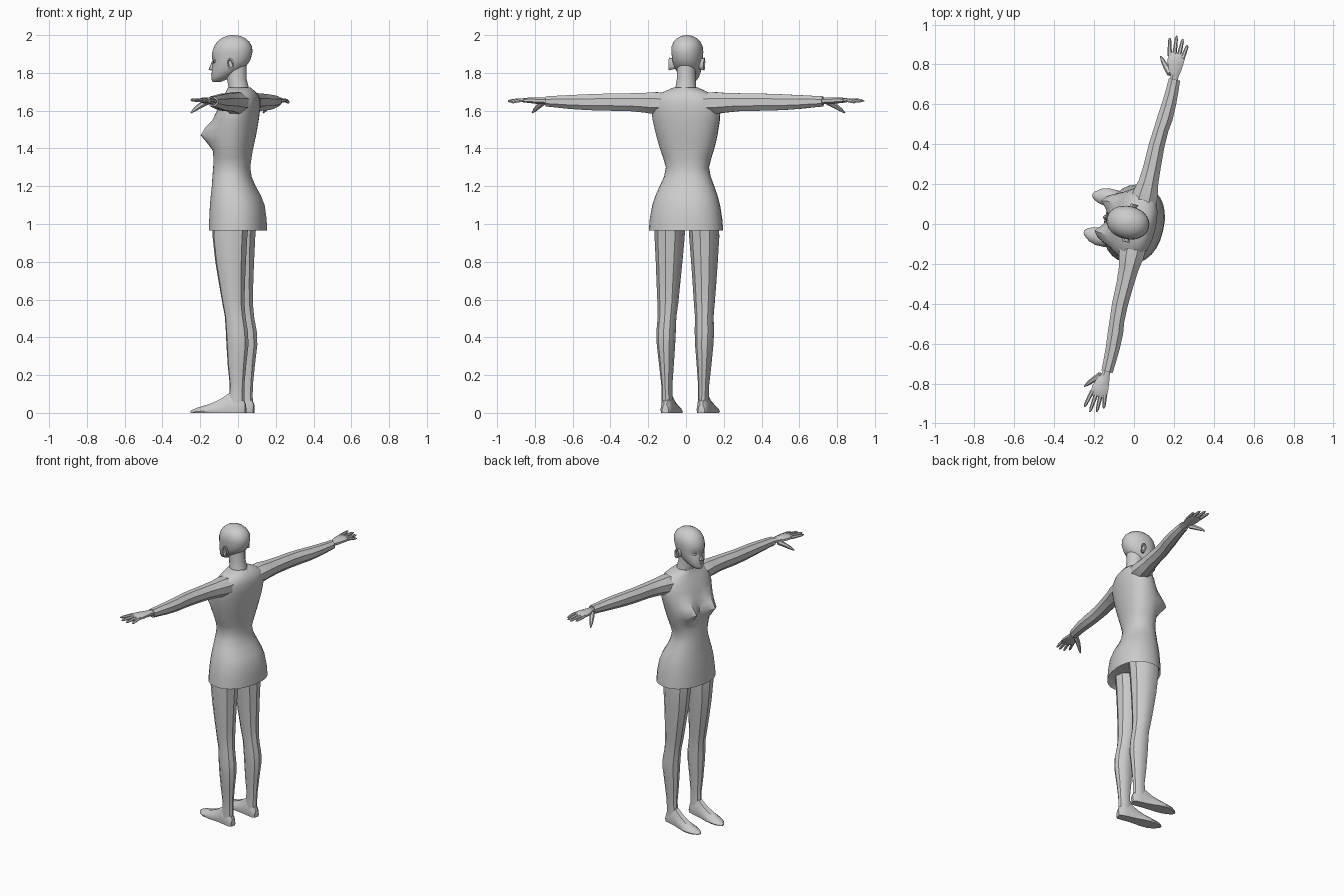
import bpy, bmesh, math
from mathutils import Vector

if "Cube" in bpy.data.objects:
    bpy.data.objects.remove(bpy.data.objects["Cube"], do_unlink=True)

TURN = math.radians(-103)   # the figure is turned towards -x
parts = []

grey = bpy.data.materials.new("plain grey")
grey.diffuse_color = (0.6, 0.6, 0.6, 1)
grey.use_nodes = True
grey.node_tree.nodes["Principled BSDF"].inputs["Base Color"].default_value = (0.6, 0.6, 0.6, 1)


def ring(c, u, v, n, power=1.0, turn=0.0):
    """Closed cross-section around c with half axes u and v; power < 1 is boxier."""
    c, u, v = Vector(c), Vector(u), Vector(v)
    pts = []
    for i in range(n):
        a = 2 * math.pi * i / n + turn
        cu, sv = math.cos(a), math.sin(a)
        pts.append(c + u * math.copysign(abs(cu) ** power, cu)
                   + v * math.copysign(abs(sv) ** power, sv))
    return pts


def loft(name, rings):
    """Skin a list of equal rings and cap both ends."""
    bm = bmesh.new()
    rows = [[bm.verts.new(p) for p in r] for r in rings]
    n = len(rows[0])
    for a, b in zip(rows, rows[1:]):
        for i in range(n):
            j = (i + 1) % n
            bm.faces.new((a[i], a[j], b[j], b[i]))
    bm.faces.new(rows[0])
    bm.faces.new(rows[-1])
    bmesh.ops.recalc_face_normals(bm, faces=bm.faces)
    mesh = bpy.data.meshes.new(name)
    bm.to_mesh(mesh)
    bm.free()
    obj = bpy.data.objects.new(name, mesh)
    bpy.context.collection.objects.link(obj)
    mesh.materials.append(grey)
    obj.rotation_euler.z = TURN
    parts.append(obj)
    return obj


def stack(profile, n, power=1.0):
    """Horizontal rings from rows of (z, half width, front y, back y)."""
    return [ring((0, (f + b) / 2, z), (w, 0, 0), (0, (b - f) / 2, 0), n, power)
            for z, w, f, b in profile]


def tube(name, sections, n):
    """Rings across x from rows of (x, y, z, half depth, half height)."""
    return loft(name, [ring((x, y, z), (0, d, 0), (0, 0, h), n, 1.0, math.pi / n)
                       for x, y, z, d, h in sections])


def finger(name, path, radii):
    """Tapered six-sided digit along a short path."""
    pts = [Vector(p) for p in path]
    d = (pts[-1] - pts[0]).normalized()
    u = d.cross(Vector((0, 0, 1))).normalized()
    v = u.cross(d)
    loft(name, [ring(p, u * r, v * r, 6) for p, r in zip(pts, radii)])


# Dress: recessed hem, flared skirt, waist, chest and shoulders
dress = [
    (1.00, .150, -.110, .110), (.985, .185, -.138, .138), (.965, .198, -.150, .150),
    (1.03, .192, -.148, .147), (1.10, .180, -.145, .137), (1.15, .165, -.141, .118),
    (1.20, .145, -.136, .090), (1.25, .124, -.134, .069), (1.30, .114, -.130, .062),
    (1.35, .128, -.128, .068), (1.39, .142, -.126, .074), (1.43, .153, -.124, .082),
    (1.47, .163, -.122, .090), (1.51, .172, -.120, .097), (1.55, .180, -.115, .103),
    (1.60, .185, -.103, .109), (1.65, .178, -.085, .110), (1.685, .150, -.066, .100),
    (1.705, .105, -.058, .085), (1.722, .066, -.052, .066), (1.722, .055, -.045, .055)]
rings = stack(dress, 28, 0.9)
for r in rings:
    for p in r:                      # bust swells out of the front
        if p.y < -.02 and p.z > 1.3:
            spread = .05 if p.z < 1.47 else .062
            p.y -= .075 * math.exp(-((abs(p.x) - .085) / .05) ** 2
                                   - ((p.z - 1.47) / spread) ** 2)
loft("dress", rings)

# Neck
loft("neck", stack([(1.69, .062, -.050, .066), (1.73, .055, -.052, .056),
                    (1.77, .050, -.060, .046), (1.85, .050, -.070, .046)], 16))

# Head with sockets pressed into the front
skull = [
    (1.752, .018, -.136, -.095), (1.762, .034, -.142, -.070), (1.78, .049, -.143, -.035),
    (1.80, .060, -.141, -.002), (1.82, .068, -.140, .028), (1.845, .075, -.139, .050),
    (1.862, .078, -.137, .062), (1.88, .080, -.140, .069), (1.91, .083, -.138, .077),
    (1.94, .081, -.128, .074), (1.965, .070, -.111, .060), (1.985, .050, -.086, .036),
    (1.996, .026, -.060, .010), (2.0, .006, -.036, -.022)]
rings = stack(skull, 28, 0.95)
for r in rings:
    for p in r:
        if p.y < -.07:
            p.y += .014 * math.exp(-((abs(p.x) - .034) / .016) ** 2
                                   - ((p.z - 1.856) / .015) ** 2)
loft("head", rings)

# Nose and lips
loft("nose", [ring((0, y, z), (w, 0, 0), (0, d, 0), 8) for z, y, w, d in
              [(1.812, -.136, .012, .010), (1.818, -.140, .014, .020),
               (1.828, -.139, .011, .017), (1.85, -.136, .007, .010),
               (1.868, -.132, .006, .006)]])
for name, z in (("upper_lip", 1.797), ("lower_lip", 1.788)):
    loft(name, [ring((x, -.137 + abs(x) * .35, z), (0, r, 0), (0, 0, r * .75), 8)
                for x, r in [(-.023, .002), (-.012, .008), (0, .010), (.012, .008), (.023, .002)]])

for side, s in (("left", 1), ("right", -1)):
    # Eye and ear
    loft(side + "_eye", [ring((s * .033 + x, -.116 + x * s * .25, 1.857), (0, r, 0), (0, 0, r * .6), 8)
                         for x, r in [(-.015, .002), (-.008, .010), (0, .012),
                                      (.008, .010), (.015, .002)]])
    loft(side + "_ear", [ring((s * x, -.022 + t, 1.847), (0, d, .004), (0, -.006, h), 12)
                         for x, t, d, h in [(.066, -.006, .014, .026), (.086, 0, .017, .031),
                                            (.096, .004, .019, .034), (.097, .004, .012, .026),
                                            (.090, .002, .008, .018)]])

    # Sleeve, from inside the shoulder to an open-looking cuff
    tube(side + "_sleeve", [(s * x, y, z, d, h) for x, y, z, d, h in [
        (.09, .022, 1.640, .070, .055), (.16, .022, 1.640, .068, .063),
        (.22, .024, 1.642, .054, .056), (.30, .024, 1.645, .047, .051),
        (.41, .022, 1.645, .043, .049), (.49, .026, 1.645, .040, .047),
        (.55, .032, 1.645, .042, .044), (.63, .036, 1.646, .038, .039),
        (.70, .036, 1.648, .034, .033), (.752, .035, 1.649, .031, .029),
        (.752, .035, 1.649, .023, .021), (.735, .035, 1.649, .020, .018)]], 8)

    # Palm, fingers and thumb
    tube(side + "_hand", [(s * x, y, z, d, h) for x, y, z, d, h in [
        (.73, .034, 1.650, .021, .019), (.77, .031, 1.652, .022, .018),
        (.80, .024, 1.653, .036, .019), (.84, .020, 1.655, .045, .016),
        (.875, .020, 1.655, .045, .012), (.885, .020, 1.654, .038, .007)]], 8)
    for label, y0, y1, tip, drop in (("index", -.015, -.036, .950, .000),
                                     ("middle", .008, -.004, .968, .004),
                                     ("ring", .030, .030, .960, .008),
                                     ("little", .050, .060, .935, .014)):
        x0 = .862
        finger(side + "_" + label + "_finger",
               [(s * (x0 + (tip - x0) * t), y0 + (y1 - y0) * t, 1.656 - drop * t * t)
                for t in (0, .45, .85, 1)], (.011, .010, .008, .003))
    finger(side + "_thumb", [(s * .775, .008, 1.645), (s * .805, -.022, 1.625),
                             (s * .832, -.045, 1.604), (s * .850, -.060, 1.588)],
           (.017, .014, .010, .003))

    # Leg
    loft(side + "_leg", [ring((s * x, y, z), (w, 0, 0), (0, d, 0), 10, 1.0, math.pi / 10)
                         for z, x, y, w, d in [
        (1.02, .092, -.018, .080, .098), (.93, .094, -.022, .079, .094),
        (.80, .096, -.018, .070, .083), (.68, .098, -.010, .062, .070),
        (.58, .099, -.002, .055, .060), (.51, .101, .008, .049, .056),
        (.43, .104, .018, .051, .060), (.36, .104, .021, .048, .060),
        (.25, .102, .018, .038, .050), (.15, .100, .018, .029, .040),
        (.10, .099, .016, .028, .041), (.04, .098, .014, .030, .044)]])

    # Foot: low sections running from heel to pointed toe
    foot = [(.064, .018, .045, .098), (.050, .029, .075, .098), (.010, .032, .112, .098),
            (-.030, .033, .100, .098), (-.070, .038, .072, .099), (-.120, .045, .050, .101),
            (-.165, .045, .036, .101), (-.200, .036, .026, .099), (-.228, .018, .014, .096),
            (-.236, .006, .008, .095)]
    loft(side + "_foot", [[(s * x + w * a, y, h * b) for a, b in
                           ((-.9, 0), (.9, 0), (1, .25), (.85, .6), (.4, 1), (-.4, 1),
                            (-.85, .6), (-1, .25))] for y, w, h, x in foot])

# Smooth shading with crisp creases
bpy.ops.object.select_all(action='DESELECT')
for obj in parts:
    obj.select_set(True)
bpy.context.view_layer.objects.active = parts[0]
bpy.ops.object.shade_smooth_by_angle(angle=math.radians(35))
